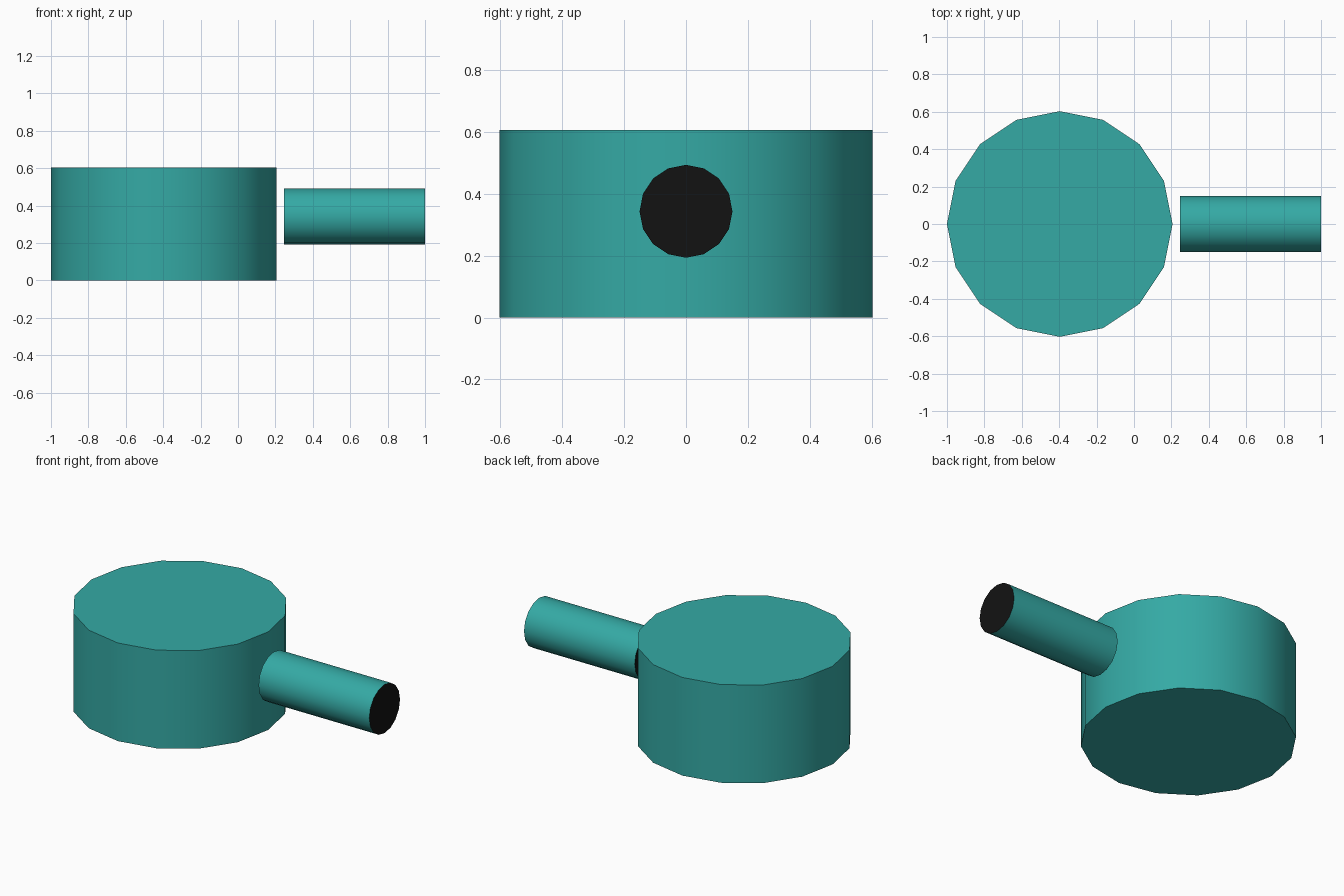
import bpy
import math

if "Cube" in bpy.data.objects:
    bpy.data.objects.remove(bpy.data.objects["Cube"])


def material(name, rgb):
    m = bpy.data.materials.new(name)
    m.diffuse_color = (*rgb, 1.0)
    m.use_nodes = True
    m.node_tree.nodes["Principled BSDF"].inputs["Base Color"].default_value = m.diffuse_color
    return m


teal = material("teal", (0.035, 0.40, 0.375))
black = material("black", (0.006, 0.006, 0.006))


def cylinder(name, radius, depth, location, rotation, mats):
    bpy.ops.mesh.primitive_cylinder_add(vertices=16, radius=radius, depth=depth,
                                        location=location, rotation=rotation)
    ob = bpy.context.object
    ob.name = name
    for m in mats:
        ob.data.materials.append(m)
    # end caps take the last material
    for p in ob.data.polygons:
        p.material_index = len(mats) - 1 if abs(p.normal.z) > 0.9 else 0
    bpy.ops.object.shade_smooth_by_angle(angle=math.radians(30))
    return ob


# Wide drum-shaped body
cylinder("pot_body", 0.603, 0.605, (-0.397, 0, 0.3025), (0, 0, 0), [teal])

# Separate side handle with black ends
cylinder("handle", 0.15, 0.755, (0.6225, 0, 0.343), (0, math.pi / 2, 0), [teal, black])
